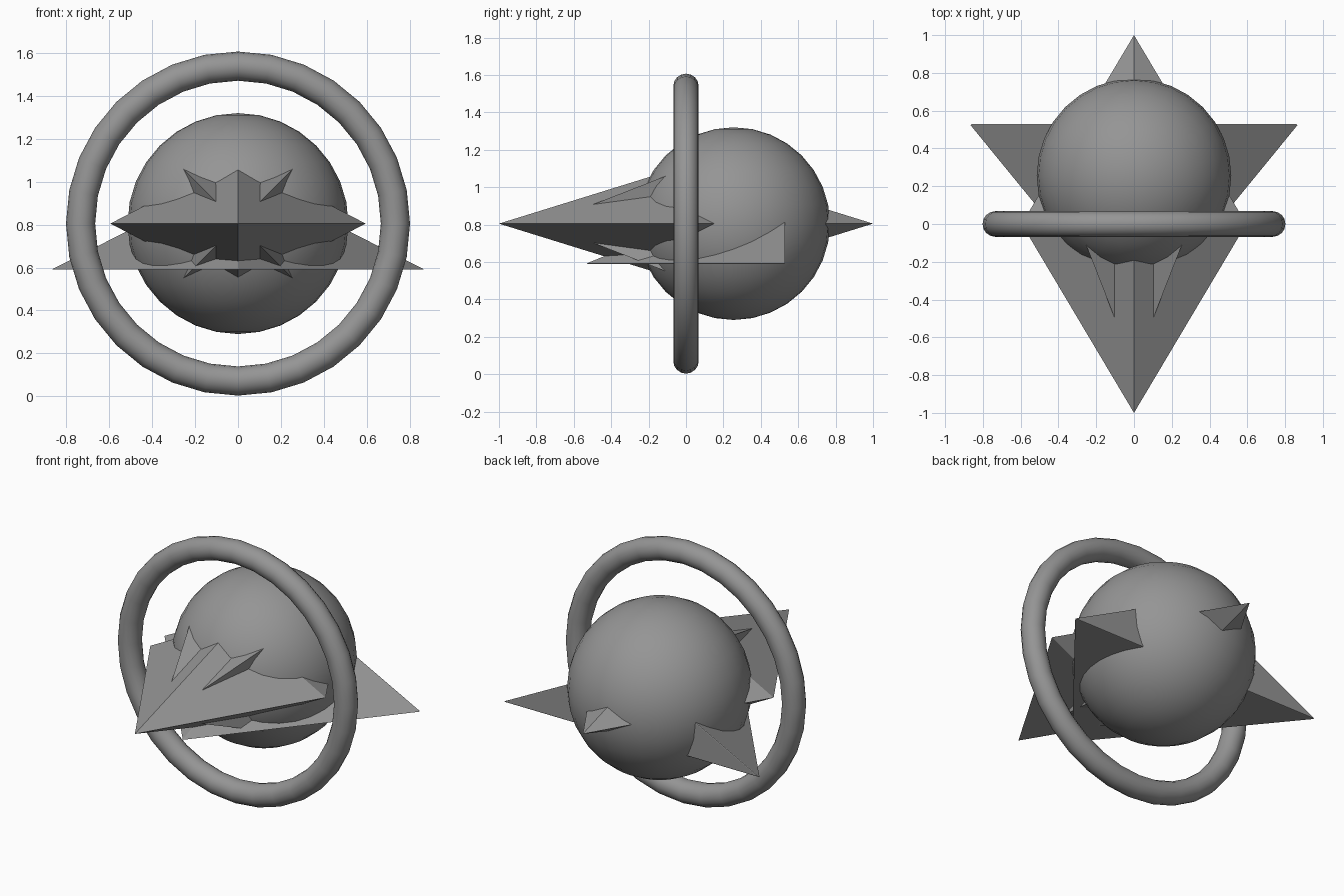
import bpy, bmesh, math
from mathutils import Matrix

cube = bpy.data.objects.get("Cube")
if cube:
    bpy.data.objects.remove(cube, do_unlink=True)

MID = 0.805  # height of the ship's axis

hull_grey = bpy.data.materials.new("hull grey")
hull_grey.use_nodes = True
GREY = (0.3, 0.3, 0.3, 1)
hull_grey.diffuse_color = GREY
hull_grey.node_tree.nodes["Principled BSDF"].inputs["Base Color"].default_value = GREY


def finish(obj, name, smooth=False):
    obj.name = name
    obj.data.materials.append(hull_grey)
    if smooth:
        bpy.ops.object.shade_smooth_by_angle(angle=math.radians(40))


def hull(name, points, bevel, turn=0):
    """Convex solid around a few corner points, turned about the long axis."""
    bm = bmesh.new()
    for p in points:
        bm.verts.new(p)
    bmesh.ops.convex_hull(bm, input=bm.verts[:])
    bmesh.ops.dissolve_limit(bm, angle_limit=0.01, verts=bm.verts[:], edges=bm.edges[:])
    bmesh.ops.rotate(bm, verts=bm.verts[:], matrix=Matrix.Rotation(turn, 3, 'Y'))
    bmesh.ops.translate(bm, verts=bm.verts[:], vec=(0, 0, MID))
    bmesh.ops.recalc_face_normals(bm, faces=bm.faces[:])
    mesh = bpy.data.meshes.new(name)
    bm.to_mesh(mesh)
    bm.free()
    obj = bpy.data.objects.new(name, mesh)
    bpy.context.collection.objects.link(obj)
    finish(obj, name)
    if bevel:
        mod = obj.modifiers.new("soft edges", 'BEVEL')
        mod.width = bevel
        mod.segments = 2
    return obj


def diamond(half_width, half_length, half_height):
    return [(s * half_width, 0, 0) for s in (-1, 1)] + \
           [(0, s * half_length, 0) for s in (-1, 1)] + \
           [(0, 0, s * half_height) for s in (-1, 1)]


# Round core
bpy.ops.mesh.primitive_uv_sphere_add(segments=32, ring_count=16, radius=0.515,
                                     location=(0, 0.255, MID))
finish(bpy.context.object, "core_sphere", True)

# Upright ring
bpy.ops.mesh.primitive_torus_add(major_radius=0.734, minor_radius=0.068,
                                 major_segments=32, minor_segments=16,
                                 location=(0, 0, MID), rotation=(math.pi / 2, 0, 0))
finish(bpy.context.object, "ring", True)

# Long diamond body with points at nose and tail
hull("main_body", diamond(0.595, 1.0, 0.31), 0)

# Crossed diagonal fins
for side, label in ((1, "right"), (-1, "left")):
    hull(label + "_diagonal_fin", diamond(0.42, 0.76, 0.27), 0, side * math.pi / 4)

# Low swept wing with a flat underside and upright back
hull("lower_wing", [(-0.875, 0.53, -0.215), (0.875, 0.53, -0.215),
                    (0, -0.54, -0.215), (0, 0.53, 0.23)], 0.006)
